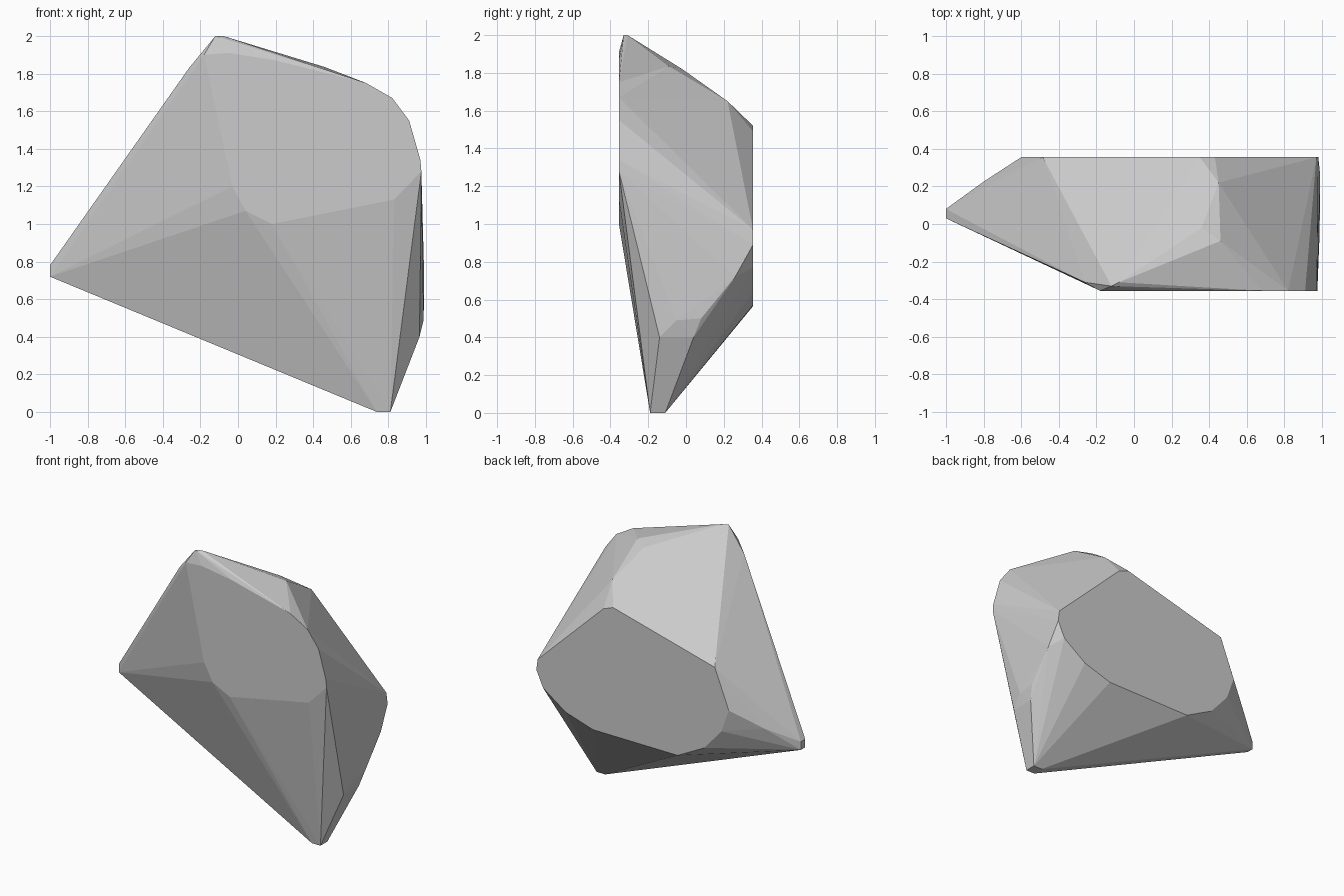
import bpy, bmesh, math

if "Cube" in bpy.data.objects:
    bpy.data.objects.remove(bpy.data.objects["Cube"])

HALF = 0.355  # half thickness between the two flat cut faces

# flat front and back facets as x, z outlines
front = [(-.18, 1.9), (-.05, 1.91), (.2, 1.87), (.68, 1.75), (.82, 1.67), (.91, 1.55),
         (.97, 1.34), (.975, 1.28), (.83, 1.13), (.18, 1.0), (.04, 1.07), (-.03, 1.2)]
back = [(.35, 1.52), (.43, 1.49), (.97, .97), (.98, .89), (.925, .77), (.74, .64),
        (.515, .57), (-.18, .565), (-.4, .68), (-.54, .84), (-.6, 1.01), (-.485, 1.3)]
points = [(x, -HALF, z) for x, z in front] + [(x, HALF, z) for x, z in back]

# blunt left tip and blunt foot
points += [(-1, y, z) for y in (.03, .08) for z in (.72, .78)]
points += [(x, y, 0) for x in (.74, .81) for y in (-.19, -.11)]

# crown, upper slope, left shoulder, lower right edge
points += [(-.12, -.33, 2), (-.08, -.31, 2), (-.26, -.31, 1.83),
           (.46, -.09, 1.835), (.36, -.02, 1.82), (.45, .22, 1.65),
           (-.8, .225, .88),
           (.965, -.14, .4), (.965, .04, .4), (.987, -.05, .49),
           (.987, .08, .5), (.99, .26, .72)]

# chipped rock: convex skin over the corner points, flat facets
bm = bmesh.new()
for p in points:
    bm.verts.new(p)
res = bmesh.ops.convex_hull(bm, input=bm.verts[:])
bmesh.ops.delete(bm, geom=[v for v in bm.verts if not v.link_faces], context='VERTS')
bmesh.ops.dissolve_limit(bm, angle_limit=math.radians(0.5), verts=bm.verts[:], edges=bm.edges[:])
bmesh.ops.recalc_face_normals(bm, faces=bm.faces[:])
mesh = bpy.data.meshes.new("rock")
bm.to_mesh(mesh)
bm.free()
rock = bpy.data.objects.new("rock", mesh)
bpy.context.collection.objects.link(rock)
